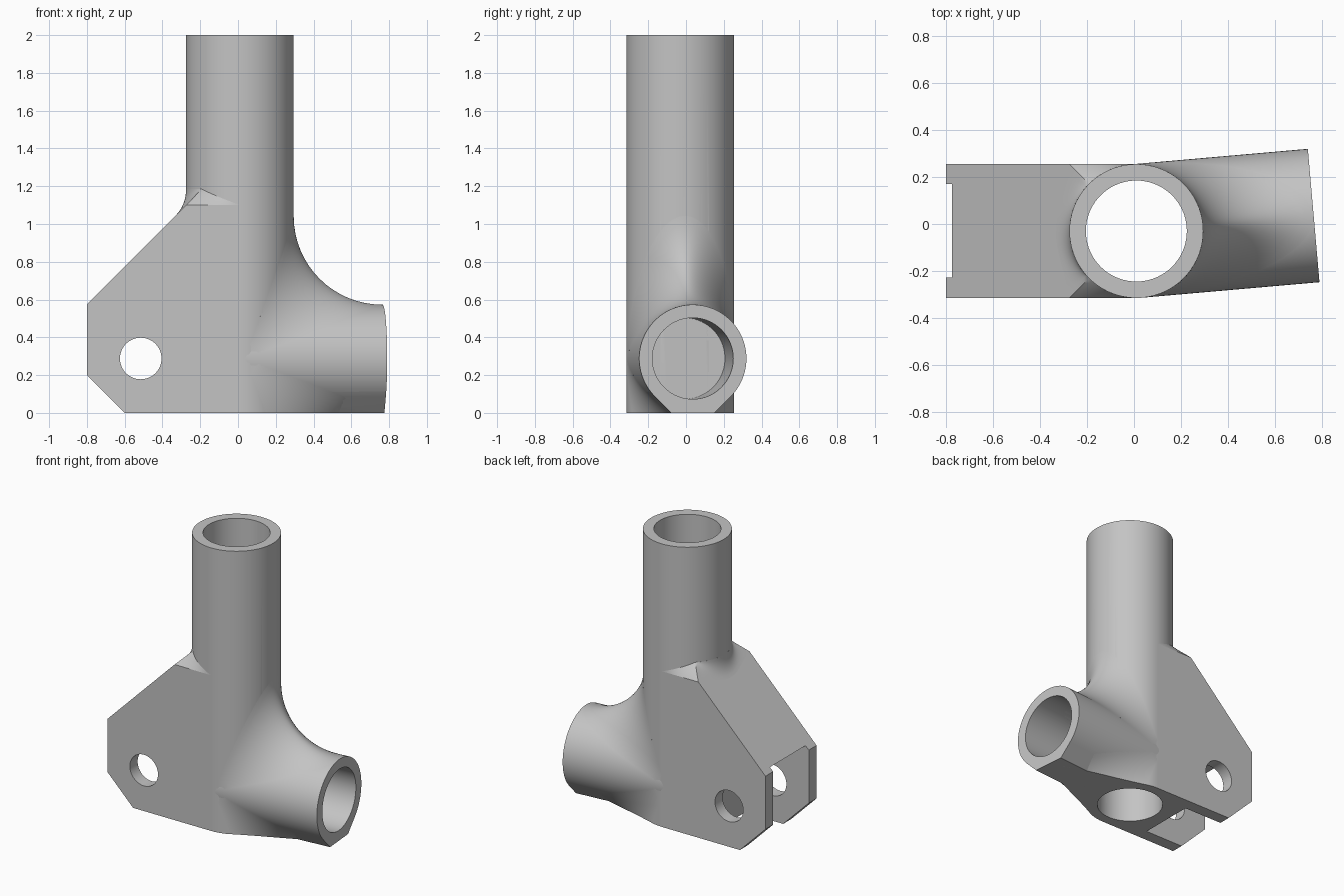
import bpy, bmesh
from math import sin, cos, tan, pi, radians
from mathutils import Matrix, Vector

if "Cube" in bpy.data.objects:
    bpy.data.objects.remove(bpy.data.objects["Cube"])

R, BORE = 0.285, 0.215          # outer and inner tube radius
ARM, BLEND = 0.758, 0.47        # arm length and blend radius
AXIS_Z, SEG = 0.288, 72
HUB = Matrix.Translation((0.01, -0.03, 0))
SIDE = Matrix.Translation((0.01, -0.03, AXIS_Z)) @ Matrix.Rotation(radians(5), 4, "Z")

grey = bpy.data.materials.new("plain grey")
grey.use_nodes = True
grey.diffuse_color = (0.55, 0.55, 0.55, 1)
grey.node_tree.nodes["Principled BSDF"].inputs["Base Color"].default_value = grey.diffuse_color


def loft(name, rings, matrix=Matrix.Identity(4)):
    """Closed solid through a row of equally long rings."""
    bm = bmesh.new()
    rows = [[bm.verts.new(matrix @ Vector(p)) for p in ring] for ring in rings]
    n = len(rows[0])
    for a, b in zip(rows, rows[1:]):
        for i in range(n):
            j = (i + 1) % n
            bm.faces.new((a[i], a[j], b[j], b[i]))
    bm.faces.new(rows[0])
    bm.faces.new(rows[-1])
    bmesh.ops.recalc_face_normals(bm, faces=bm.faces)
    mesh = bpy.data.meshes.new(name)
    bm.to_mesh(mesh)
    bm.free()
    mesh.materials.append(grey)
    ob = bpy.data.objects.new(name, mesh)
    bpy.context.collection.objects.link(ob)
    return ob


def circle(radius, start=0, sweep=2 * pi, ends=False):
    n = SEG if not ends else SEG + 1
    return [(radius * cos(start + sweep * i / SEG), radius * sin(start + sweep * i / SEG))
            for i in range(n)]


def upright(name, ring, z0, z1, matrix=HUB):
    return loft(name, [[(x, y, z) for x, y in ring] for z in (z0, z1)], matrix)


def along_x(name, ring, x0, x1, matrix=SIDE):
    return loft(name, [[(x, y, z) for y, z in ring] for x in (x0, x1)], matrix)


def along_y(name, ring, y0, y1):
    return loft(name, [[(x, y, z) for x, z in ring] for y in (y0, y1)], HUB)


def box(x0, x1, z0, z1):
    return [(x0, z0), (x1, z0), (x1, z1), (x0, z1)]


# Cutters
upright_bore = upright("upright_bore", circle(BORE), -0.5, 2.5)
arm_bore = along_x("arm_bore", circle(BORE), 0.255, 1.2)
slot = along_y("slot", box(-1.2, -0.31, -0.2, 0.6), -0.198, 0.2)
pin_hole = along_y("pin_hole", [(x - 0.525, z + AXIS_Z) for x, z in circle(0.11)], -0.6, 0.6)
floor_cut = along_y("floor_cut", box(-1.5, 1.5, -2, 0), -1.5, 1.5)
cutters = [upright_bore, arm_bore, slot, pin_hole, floor_cut]

# Upright tube
parts = [(upright("upright_tube", circle(R), 0, 2), [upright_bore, arm_bore])]

# Side arm with a flat foot and tangent chamfers
foot = R * 2 ** 0.5 - AXIS_Z
profile = circle(R, -pi / 4, 1.5 * pi, True) + [(-foot, -AXIS_Z), (foot, -AXIS_Z)]
parts.append((along_x("side_arm", profile, 0, ARM), [upright_bore, arm_bore]))

# Fork plate with slot and pin hole
outline = [(0, 0), (-0.61, 0), (-0.81, 0.2), (-0.81, 0.575), (-R, 1.1), (0, 1.1)]
parts.append((along_y("fork_plate", outline, -R, R), [upright_bore, slot, pin_hole]))


# Concave blends between upright tube and side arm
def blend_rings(sign):
    rings, steps = [], 16
    for k in range(-28, 29):
        t = radians(3 * k)
        c = (R + BLEND) * cos(t)
        centre = Vector((c, (R + BLEND) * sin(t), c))
        a = Vector((-cos(t), -sin(t), 0))
        b = Vector((0, -sin(t), -cos(t)))
        angle = a.angle(b)
        ring = [(0, R * sin(t), 0)]
        for i in range(steps + 1):
            f = i / steps
            d = (a * sin((1 - f) * angle) + b * sin(f * angle)) / sin(angle)
            p = centre + d * BLEND
            ring.append((p.x, p.y, p.z))
        rings.append([(x, y, sign * z) for x, y, z in ring])
    return rings


parts.append((loft("upper_arm_blend", blend_rings(1), SIDE), [upright_bore, arm_bore]))
parts.append((loft("lower_arm_blend", blend_rings(-1), SIDE),
              [floor_cut, upright_bore, arm_bore]))

# Collar blending the sloped plate top into the upright tube
rings = []
for k in range(-30, 31):
    t = radians(3 * k)                      # zero points away from the arm
    if abs(k) <= 15:                        # concave over the slope
        top, knee = 1.185, 1.1 + R * (1 - cos(t))
        out_x = R + 0.058 * max(cos(2 * t), 0)
        out_y, out_z = R * tan(t), 1.1 - (out_x - R)
    else:                                   # corner facets down to the plate sides
        top = 1.1 + 0.085 * (30 - abs(k)) / 15
        knee = (top + 1.1) / 2
        out_y, out_z = R * (1 if k > 0 else -1), 1.1
        out_x = abs(out_y / tan(t)) if abs(k) < 30 else 0
    start = Vector((-R * cos(t), R * sin(t), top))
    end = Vector((-out_x, out_y, out_z))
    bend = Vector((start.x, start.y, knee)) if abs(k) < 15 else (start + end) / 2
    ring = [(0, 0, 0.95), (0, 0, top)]
    for i in range(9):
        f = i / 8
        ring.append(start * (1 - f) ** 2 + bend * 2 * f * (1 - f) + end * f * f)
    rings.append(ring)
parts.append((loft("plate_collar", rings, HUB), [upright_bore]))

# Cut the openings, then smooth the curved faces
for ob, tools in parts:
    bpy.ops.object.select_all(action="DESELECT")
    ob.select_set(True)
    bpy.context.view_layer.objects.active = ob
    for tool in tools:
        mod = ob.modifiers.new(tool.name, "BOOLEAN")
        mod.operation, mod.solver, mod.object = "DIFFERENCE", "EXACT", tool
        bpy.ops.object.modifier_apply(modifier=mod.name)
    bpy.ops.object.shade_smooth_by_angle(angle=radians(30))
for tool in cutters:
    bpy.data.objects.remove(tool)
